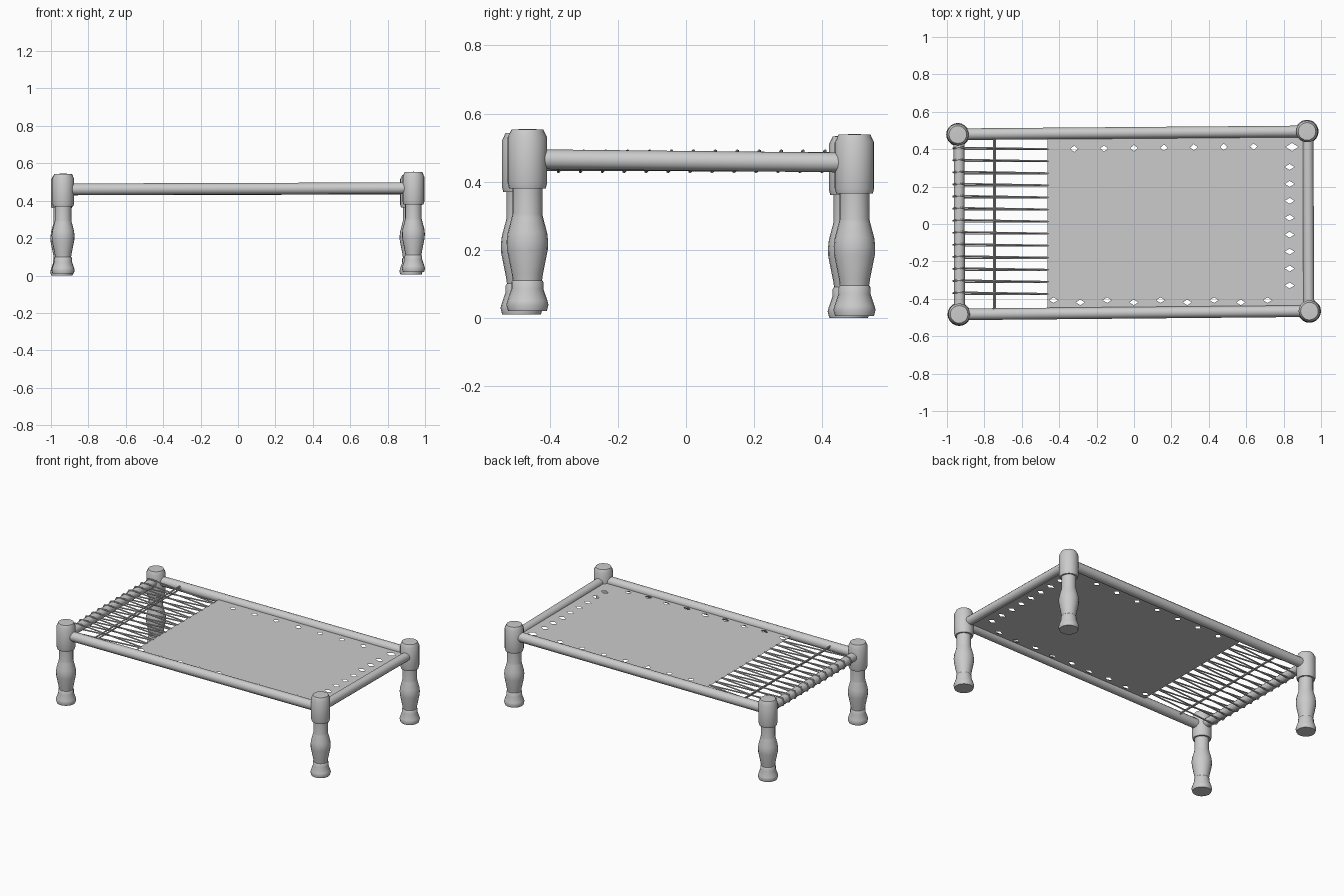
import bpy, bmesh
from mathutils import Vector

if "Cube" in bpy.data.objects:
    bpy.data.objects.remove(bpy.data.objects["Cube"])


def make_object(name, bm, angle=0.7):
    bmesh.ops.recalc_face_normals(bm, faces=bm.faces)
    mesh = bpy.data.meshes.new(name)
    bm.to_mesh(mesh)
    bm.free()
    ob = bpy.data.objects.new(name, mesh)
    bpy.context.collection.objects.link(ob)
    bpy.context.view_layer.objects.active = ob
    ob.select_set(True)
    bpy.ops.object.shade_smooth_by_angle(angle=angle)
    ob.select_set(False)
    return ob


def add_rod(bm, a, b, radius, sides):
    a, b = Vector(a), Vector(b)
    d = b - a
    m = d.to_track_quat('Z', 'Y').to_matrix().to_4x4()
    m.translation = (a + b) / 2
    bmesh.ops.create_cone(bm, cap_ends=True, segments=sides, radius1=radius,
                          radius2=radius, depth=d.length, matrix=m)


# Turned leg: (radius, height) profile revolved around its own axis
PROFILE = [(0, 0), (0.057, 0), (0.062, 0.018), (0.059, 0.03), (0.047, 0.065), (0.047, 0.085),
           (0.043, 0.09), (0.046, 0.11), (0.06, 0.18), (0.061, 0.205), (0.058, 0.23),
           (0.046, 0.275), (0.044, 0.285), (0.044, 0.36), (0.054, 0.36), (0.058, 0.375),
           (0.058, 0.51), (0.047, 0.533), (0, 0.535)]
LEGS = {"back_left_leg": (-0.942, 0.478, 0.0), "back_right_leg": (0.925, 0.495, 0.005),
        "front_left_leg": (-0.935, -0.483, 0.01), "front_right_leg": (0.938, -0.466, 0.02)}

for name, loc in LEGS.items():
    bm = bmesh.new()
    vs = [bm.verts.new((r, 0, z)) for r, z in PROFILE]
    es = [bm.edges.new(p) for p in zip(vs, vs[1:])]
    bmesh.ops.spin(bm, geom=vs + es, axis=(0, 0, 1), cent=(0, 0, 0),
                   angle=6.2831853, steps=20)
    bmesh.ops.remove_doubles(bm, verts=bm.verts, dist=0.0005)
    make_object(name, bm).location = loc

# Round rails joining the leg heads
RAILS = {
    "front_rail": ((-0.93, -0.483, 0.461), (0.93, -0.466, 0.467), 0.031),
    "back_rail": ((-0.93, 0.480, 0.461), (0.92, 0.495, 0.464), 0.031),
    "left_rail": ((-0.933, -0.47, 0.461), (-0.935, 0.47, 0.458), 0.029),
    "right_rail": ((0.935, -0.46, 0.466), (0.93, 0.48, 0.456), 0.029),
}
for name, (a, b, r) in RAILS.items():
    bm = bmesh.new()
    add_rod(bm, a, b, r, 12)
    make_object(name, bm)

# Woven sheet with diamond lacing holes along three edges
Z = 0.463
holes = [(-0.32 + 0.16 * i, 0.402 + 0.002 * i, 0.020, 0.017) for i in range(7)]
holes += [(0.845, 0.412, 0.034, 0.022)]
holes += [(-0.43 + 0.143 * i, -0.407 - 0.012 * (i % 2), 0.024, 0.015) for i in range(9)]
holes += [(0.832, 0.305 - 0.0905 * i, 0.026, 0.016) for i in range(8)]
bm = bmesh.new()


def add_loop(points):
    vs = [bm.verts.new((x, y, Z)) for x, y in points]
    for i, v in enumerate(vs):
        bm.edges.new((v, vs[i - 1]))


add_loop([(-0.462, -0.472), (0.93, -0.46), (0.925, 0.485), (-0.462, 0.475)])
for x, y, w, h in holes:
    add_loop([(x - w, y), (x, y - h), (x + w, y), (x, y + h)])
bmesh.ops.triangle_fill(bm, use_beauty=True, edges=bm.edges[:], normal=(0, 0, 1))
make_object("woven_sheet", bm)

# Tension cords looping from the sheet edge around the left rail
bm = bmesh.new()
for i in range(13):
    y = 0.405 - 0.0645 * i
    path = [(-0.455, y - 0.004, Z), (-0.925, y + 0.004, 0.490), (-0.955, y + 0.002, 0.486),
            (-0.967, y, 0.460), (-0.955, y - 0.002, 0.436), (-0.925, y - 0.006, 0.430),
            (-0.455, y - 0.006, Z - 0.004)]
    for a, b in zip(path, path[1:]):
        add_rod(bm, a, b, 0.005, 6)
make_object("tension_cords", bm)

# Cross cord tied between the long rails
bm = bmesh.new()
for dx, dz in ((-0.004, 0.006), (0.004, -0.006)):
    add_rod(bm, (-0.745 + dx, -0.505, 0.468 + dz), (-0.745 + dx, 0.485, 0.468 + dz), 0.005, 6)
make_object("cross_cord", bm)
